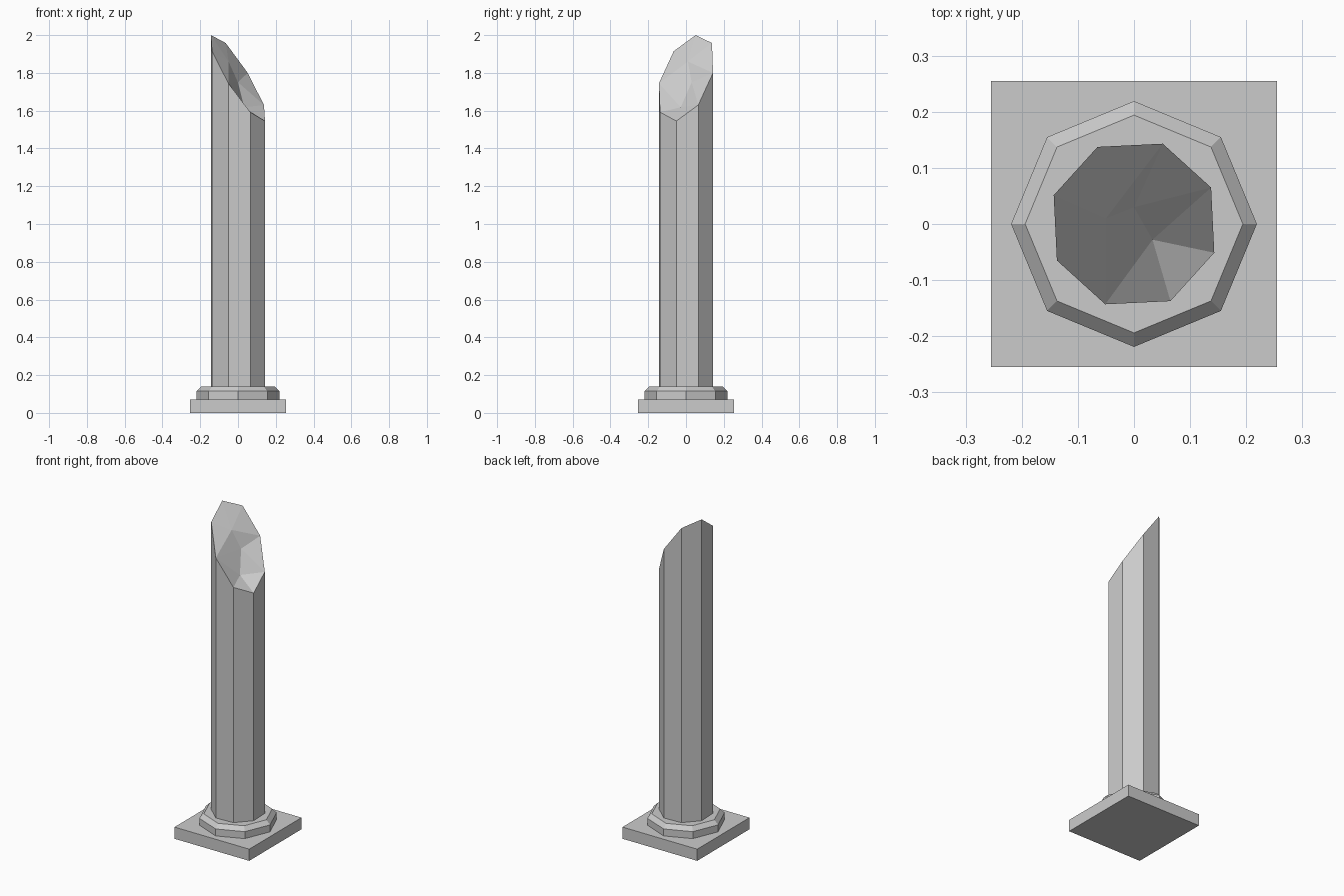
import bpy, bmesh
from math import cos, sin, radians

if "Cube" in bpy.data.objects:
    bpy.data.objects.remove(bpy.data.objects["Cube"])


def finish(name, bm):
    bmesh.ops.recalc_face_normals(bm, faces=bm.faces)
    mesh = bpy.data.meshes.new(name)
    bm.to_mesh(mesh)
    bm.free()
    obj = bpy.data.objects.new(name, mesh)
    bpy.context.collection.objects.link(obj)
    return obj


def ring(bm, radius, heights, turn=0.0):
    """Eight vertices around z, one height each."""
    return [bm.verts.new((radius * cos(radians(turn + 45 * i)),
                          radius * sin(radians(turn + 45 * i)), z))
            for i, z in enumerate(heights)]


def bridge(bm, low, high):
    for i in range(8):
        j = (i + 1) % 8
        bm.faces.new((low[i], low[j], high[j], high[i]))


# Square plinth
bpy.ops.mesh.primitive_cube_add(size=1, location=(0, 0, 0.036))
plinth = bpy.context.object
plinth.name = "plinth"
plinth.scale = (0.51, 0.51, 0.072)

# Octagonal base moulding with chamfered top
bm = bmesh.new()
rings = [ring(bm, r, [z] * 8) for r, z in ((0.219, 0.072), (0.219, 0.115), (0.194, 0.14))]
for low, high in zip(rings, rings[1:]):
    bridge(bm, low, high)
bm.faces.new(rings[0])
bm.faces.new(rings[-1])
finish("base_moulding", bm)

# Octagonal shaft with a slanted broken top
bm = bmesh.new()
bottom = ring(bm, 0.152, [0.13] * 8, 25.3)
rim = ring(bm, 0.152, [1.63, 1.80, 1.958, 2.0, 1.915, 1.745, 1.592, 1.545], 25.3)
bridge(bm, bottom, rim)
bm.faces.new(bottom)

# Fracture facets: three inner points, each fanned to a run of rim vertices
notch, middle, upper = [bm.verts.new(p) for p in
                        ((0.033, -0.028, 1.618), (0.0, 0.03, 1.75), (-0.05, 0.01, 1.86))]
for hub, start, count in ((notch, 5, 3), (middle, 0, 1), (upper, 1, 4)):
    for i in range(start, start + count):
        bm.faces.new((hub, rim[i % 8], rim[(i + 1) % 8]))
for a, b, k in ((notch, middle, 0), (middle, notch, 5),
                (middle, upper, 1), (upper, middle, 5)):
    bm.faces.new((a, rim[k], b))
finish("broken_shaft", bm)
